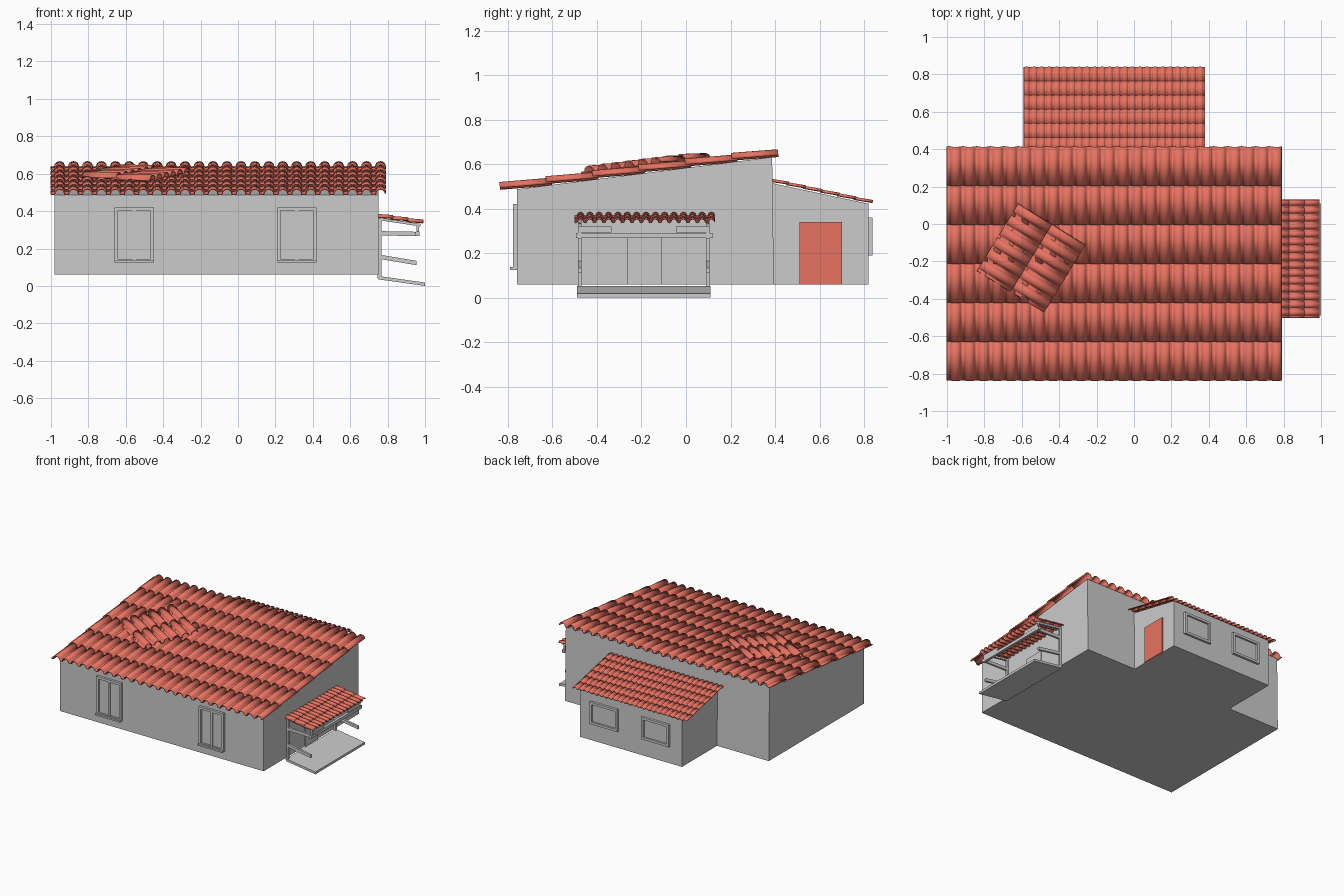
import bpy, math
from mathutils import Vector

if "Cube" in bpy.data.objects:
    bpy.data.objects.remove(bpy.data.objects["Cube"])

red = bpy.data.materials.new("terracotta")
red.diffuse_color = (0.8, 0.17, 0.12, 1)
red.use_nodes = True
red.node_tree.nodes["Principled BSDF"].inputs["Base Color"].default_value = red.diffuse_color


def make(name, verts, faces, mat=None):
    me = bpy.data.meshes.new(name)
    me.from_pydata(verts, [], faces)
    me.update()
    ob = bpy.data.objects.new(name, me)
    bpy.context.collection.objects.link(ob)
    if mat:
        me.materials.append(mat)
    return ob


def boxes(name, parts, mat=None):
    """One object from (low corner, high corner, drop of the +x end)."""
    verts, faces = [], []
    for lo, hi, drop in parts:
        b = len(verts)
        for x in (0, 1):
            for y in (0, 1):
                for z in (0, 1):
                    verts.append(((lo, hi)[x][0], (lo, hi)[y][1], (lo, hi)[z][2] - drop * x))
        for f in ((0, 1, 3, 2), (4, 6, 7, 5), (0, 4, 5, 1), (2, 3, 7, 6), (0, 2, 6, 4), (1, 5, 7, 3)):
            faces.append([b + i for i in f])
    return make(name, verts, faces, mat)


def prism(name, profile, x0, x1):
    """Extrude a (y, z) outline along x."""
    n = len(profile)
    verts = [(x, y, z) for x in (x0, x1) for y, z in profile]
    faces = [list(range(n))[::-1], list(range(n, 2 * n))]
    faces += [(i, (i + 1) % n, n + (i + 1) % n, n + i) for i in range(n)]
    return make(name, verts, faces)


def tiles(name, origin, u, v, cols, rows, height, lift, thick):
    """Rows of barrel tiles: u runs across the slope, v runs down it."""
    o, u, v = Vector(origin), Vector(u), Vector(v)
    n = u.cross(v).normalized()
    p = u.length / cols
    du, dv = u.normalized(), v / rows
    prof = []
    for c in range(cols):
        for k in range(9):          # round cap
            a = math.pi * k / 8
            prof.append(((c + 0.38 - 0.38 * math.cos(a)) * p, height * math.sin(a)))
        prof.append(((c + 0.88) * p, -0.12 * height))  # channel
    prof.append((cols * p, 0))
    m = len(prof)
    verts, faces = [], []
    for r in range(rows):
        b = len(verts)
        for t, w in ((-0.12 if r else 0, 0), (1, lift)):
            verts += [o + dv * (r + t) + du * a + n * (h + w) for a, h in prof]
        faces += [(b + i, b + i + 1, b + m + i + 1, b + m + i) for i in range(m - 1)]
    ob = make(name, verts, faces, red)
    s = ob.modifiers.new("thickness", "SOLIDIFY")
    s.thickness, s.offset = thick, -1
    bpy.ops.object.select_all(action="DESELECT")
    ob.select_set(True)
    bpy.context.view_layer.objects.active = ob
    bpy.ops.object.shade_smooth_by_angle(angle=math.radians(40))
    return ob


def window(name, x0, x1, z0, z1, y, out, bars, t=0.018):
    """Framed window on a wall at y; out is -1 (front) or 1 (back)."""
    def part(a, b, c, d, depth):
        ys = sorted((y - out * 0.005, y + out * depth))
        return ((a, ys[0], c), (b, ys[1], d), 0)
    parts = [part(x0, x0 + t, z0, z1, 0.018), part(x1 - t, x1, z0, z1, 0.018),
             part(x0 + t, x1 - t, z1 - t, z1, 0.018), part(x0 + t, x1 - t, z0, z0 + t, 0.018),
             part(x0 + t, x1 - t, z0 + t, z1 - t, 0.004)]
    if bars:                        # central mullion and projecting sill
        mid = (x0 + x1) / 2
        parts += [part(mid - t / 2, mid + t / 2, z0 + t, z1 - t, 0.012),
                  part(x0, x1, z0, z0 + 0.012, 0.032)]
    boxes(name, parts)


# Walls
prism("main_house_walls", [(-0.76, 0.06), (0.395, 0.06), (0.387, 0.632), (-0.76, 0.487)], -0.98, 0.75)
prism("rear_extension_walls", [(0.38, 0.06), (0.82, 0.06), (0.82, 0.422), (0.38, 0.516)], -0.54, 0.325)

# Tiled roofs
tiles("main_roof", (0.79, 0.415, 0.641), (-1.79, 0, 0), (0, -1.25, -0.157), 24, 6, 0.026, 0.010, 0.006)
tiles("rear_roof", (-0.59, 0.385, 0.524), (0.97, 0, 0), (0, 0.453, -0.099), 24, 6, 0.010, 0.004, 0.003)
tiles("porch_roof", (0.745, 0.13, 0.370), (0, -0.63, 0), (0.245, 0, -0.036), 15, 3, 0.015, 0.006, 0.004)

# Loose patch of tiles lying askew on the main roof
slope = 0.157 / 1.25
run = Vector((0.36, -0.22, -0.22 * slope))
across = Vector((0.22, 0.36, 0.36 * slope))
corner = Vector((-0.84, -0.25, 0.641 + (-0.25 - 0.415) * slope + 0.026))
tiles("roof_patch", corner + across, -across, run, 6, 2, 0.024, 0.010, 0.006) if across.cross(run).z < 0 else \
    tiles("roof_patch", corner, across, run, 6, 2, 0.024, 0.010, 0.006)

# Windows
for i, x in enumerate((-0.66, 0.21)):
    window(f"front_window_{i + 1}", x, x + 0.21, 0.125, 0.42, -0.76, -1, True)
for i, x in enumerate((-0.44, 0.0)):
    window(f"rear_window_{i + 1}", x, x + 0.235, 0.19, 0.36, 0.82, 1, False)

# Doors
boxes("red_side_door", [((0.31, 0.51, 0.06), (0.332, 0.70, 0.34), 0)], red)
boxes("porch_door", [((0.74, -0.265, 0.06), (0.757, -0.11, 0.27), 0)])

# Porch: sloping floor, wall posts, railings, hanging frame under the roof
boxes("porch_floor", [((0.75, -0.49, 0.035), (1.0, 0.11, 0.053), 0.035)])
for side, y in (("front", -0.485), ("rear", 0.09)):
    y2 = y + 0.016
    inner = (y, y + 0.15) if side == "front" else (y2 - 0.15, y2)
    boxes(f"porch_post_{side}", [((0.745, y, 0.04), (0.766, y2, 0.365), 0)])
    boxes(f"porch_railing_{side}", [((0.75, y, 0.145), (0.955, y2, 0.168), 0.034)])
    boxes(f"porch_roof_beam_{side}", [((0.75, y, 0.352), (0.975, y2, 0.366), 0.034)])
    boxes(f"porch_arm_{side}", [((0.75, y, 0.270), (0.97, y2, 0.293), 0.004)])
    boxes(f"porch_hanger_{side}", [((0.957, y, 0.27), (0.967, y2, 0.335), 0)])
    boxes(f"porch_brace_{side}", [((0.955, inner[0], 0.293), (0.967, inner[1], 0.32), 0)])
boxes("porch_front_beam", [((0.95, -0.495, 0.267), (0.97, 0.12, 0.290), 0)])
